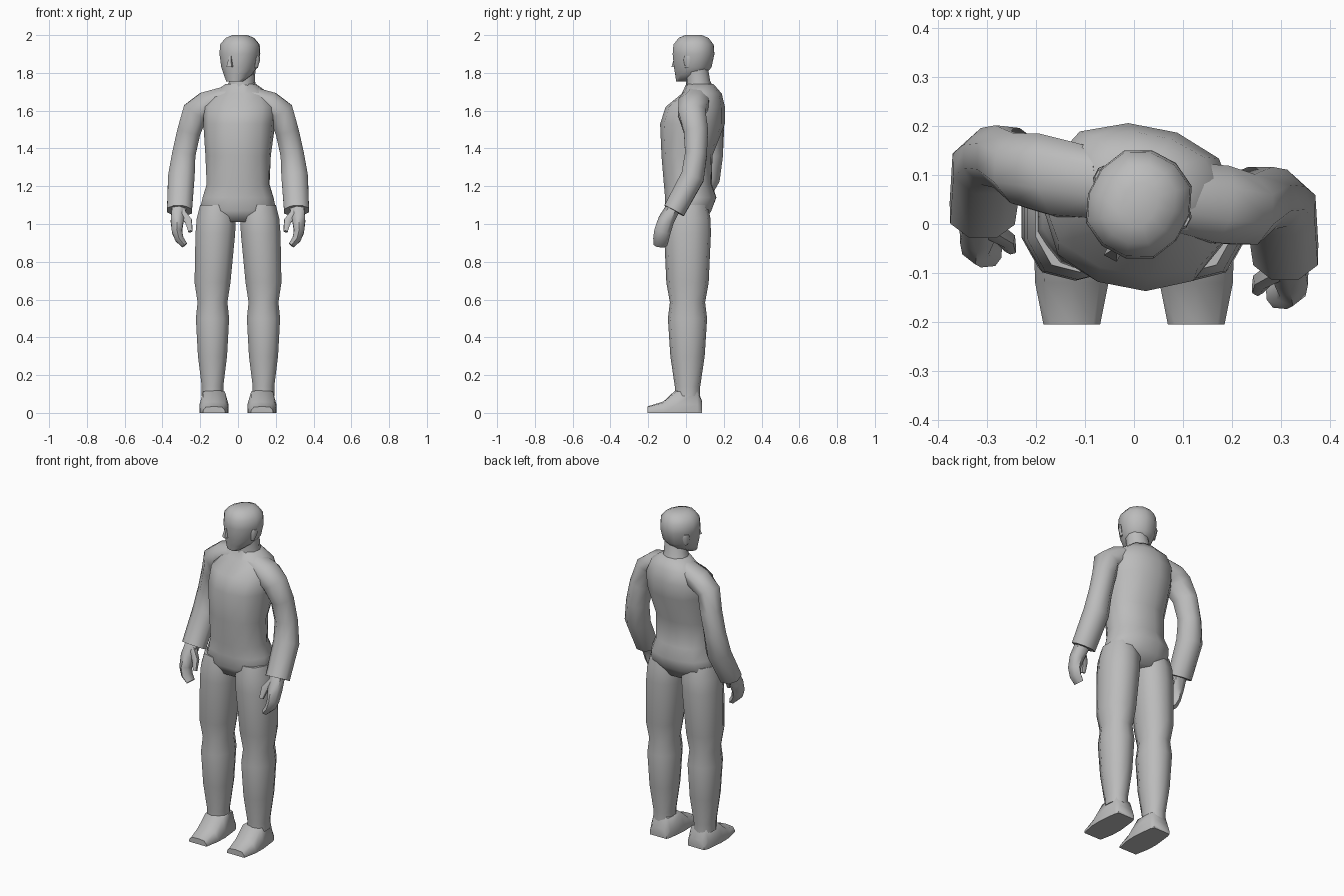
import bpy, bmesh, math
from mathutils import Vector, Matrix

cube = bpy.data.objects.get("Cube")
if cube:
    bpy.data.objects.remove(cube)

colour = (.5, .5, .5, 1)
grey = bpy.data.materials.new("plain grey")
grey.use_nodes = True
grey.diffuse_color = colour
grey.node_tree.nodes["Principled BSDF"].inputs["Base Color"].default_value = colour

UP = Vector((0, 0, 1))
FORE = Vector((0, 1, 0))


def skin(name, rings, angle=60):
    """Bridge equal point rings into a closed, smooth-shaded part."""
    bm = bmesh.new()
    loops = [[bm.verts.new(point) for point in ring] for ring in rings]
    for lower, upper in zip(loops, loops[1:]):
        for i in range(len(lower)):
            bm.faces.new((lower[i - 1], lower[i], upper[i], upper[i - 1]))
    bm.faces.new(loops[0])
    bm.faces.new(loops[-1])
    bmesh.ops.recalc_face_normals(bm, faces=bm.faces)
    mesh = bpy.data.meshes.new(name)
    bm.to_mesh(mesh)
    bm.free()
    mesh.materials.append(grey)
    part = bpy.data.objects.new(name, mesh)
    bpy.context.collection.objects.link(part)
    bpy.ops.object.select_all(action="DESELECT")
    part.select_set(True)
    bpy.context.view_layer.objects.active = part
    bpy.ops.object.shade_smooth_by_angle(angle=math.radians(angle))


def oval(sides, power):
    """Unit rounded outline, squarer for a higher power, reaching one on each axis."""
    points = []
    for i in range(sides):
        turn = math.tau * (i + .5) / sides
        c, s = math.cos(turn), math.sin(turn)
        size = (abs(c) ** power + abs(s) ** power) ** (-1 / power)
        points.append((c * size, s * size))
    wide = max(x for x, y in points)
    deep = max(y for x, y in points)
    return [(x / wide, y / deep) for x, y in points]


def loft(name, rows, sides=8, power=2.4, level=True, place=Vector):
    """Rows hold x, y, z, half width, half depth; rings lie level or square to the path."""
    path = [Vector(row[:3]) for row in rows]
    rings = []
    for i, (centre, row) in enumerate(zip(path, rows)):
        ahead, behind = path[min(i + 1, len(path) - 1)], path[max(i - 1, 0)]
        along = UP if level else (ahead - behind).normalized()
        across = FORE.cross(along).normalized()
        depth = along.cross(across)
        wide, deep = row[3:]
        rings.append([place(centre + across * x * wide + depth * y * deep)
                      for x, y in oval(sides, power)])
    skin(name, rings)


def spin(point, degrees):
    return Matrix.Rotation(math.radians(degrees), 3, "Z") @ point


def twist_chest(point):
    """Turn the body gradually from the waist up, left shoulder forward."""
    return spin(point, -11 * min(1, max(0, 2.5 * (point.z - 1.1))))


def turn_head(point):
    return spin(point, -28) + Vector((.01, .04, 0))


# Torso and neck
loft("torso", [
    (0, .01, 1.01, .13, .09),
    (0, .012, 1.07, .203, .122),
    (0, .025, 1.14, .187, .135),
    (0, .01, 1.21, .165, .125),
    (0, .005, 1.36, .17, .13),
    (0, .035, 1.53, .185, .165),
    (0, .05, 1.62, .19, .15),
    (0, .085, 1.69, .15, .1),
    (0, .075, 1.74, .08, .07)], sides=12, place=twist_chest)
loft("neck", [
    (0, .075, 1.7, .085, .08),
    (.01, .068, 1.76, .064, .064),
    (.02, .06, 1.84, .06, .06)], sides=10, power=2, place=twist_chest)

# Head, turned toward its right
loft("head", [
    (0, -.06, 1.755, .045, .035),
    (0, -.02, 1.79, .07, .08),
    (0, -.005, 1.83, .09, .1),
    (0, 0, 1.9, .102, .11),
    (0, 0, 1.95, .1, .105),
    (0, 0, 1.985, .07, .08),
    (0, 0, 2, .035, .045)], sides=12, place=turn_head)
loft("nose", [
    (0, -.105, 1.83, .015, .02),
    (0, -.1, 1.89, .006, .01)], sides=4, power=2, place=turn_head)


def build_leg(label, side):
    # Leg: width at each height, with depth and stance following by rule
    widths = {.09: .057, .14: .057, .3: .077, .5: .088, .585: .079,
              .69: .095, .95: .105, 1.03: .103, 1.1: .09}
    loft(label + "_leg",
         [(side * (.135 - .06 * max(0, z - .7)), .008, z, wide, wide * 1.18)
          for z, wide in widths.items()], sides=10, power=2.5)

    # Foot: sections from toe to heel
    sections = []
    for y, half, height in ((-.205, .058, .034), (-.12, .075, .06), (-.05, .077, .125),
                            (.06, .065, .125), (.086, .055, .06)):
        slope = [(half, 0), (half, height * .35), (half * .75, height * .9)]
        outline = slope + [(0, height)] + [(-x, z) for x, z in reversed(slope)]
        sections.append([(side * .127 + x, y, z) for x, z in outline])
    skin(label + "_foot", sections)


def build_arm(label, side, back):
    """Arm and hand, mirrored by side and swung back further from the body."""
    def place(point):
        return Vector((side * point.x, point.y + back * min(1, point.x * 4), point.z))

    loft(label + "_arm", [
        (.06, .06, 1.68, .05, .07),
        (.17, .04, 1.635, .065, .08),
        (.225, .03, 1.592, .07, .072),
        (.26, .053, 1.49, .062, .064),
        (.287, .053, 1.37, .062, .058),
        (.3, .035, 1.25, .07, .062),
        (.31, -.063, 1.07, .066, .058)], level=False, place=place)
    loft(label + "_hand", [
        (.31, -.06, 1.1, .038, .038),
        (.322, -.105, 1.02, .034, .043),
        (.323, -.125, .96, .027, .044),
        (.31, -.132, .92, .023, .042),
        (.282, -.135, .887, .016, .036)], sides=6, level=False, place=place)
    loft(label + "_thumb", [
        (.3, -.09, 1.06, .022, .025),
        (.262, -.115, 1.015, .019, .019),
        (.252, -.135, .96, .011, .013)], sides=6, level=False, place=place)


# Both sides, the right arm held further back
for label, side, back in (("left", 1, 0), ("right", -1, .085)):
    build_leg(label, side)
    build_arm(label, side, back)
    loft(label + "_ear", [
        (side * .09, .01, 1.825, .008, .012),
        (side * .1, .015, 1.87, .008, .022),
        (side * .1, .015, 1.89, .006, .014)], sides=6, place=turn_head)
